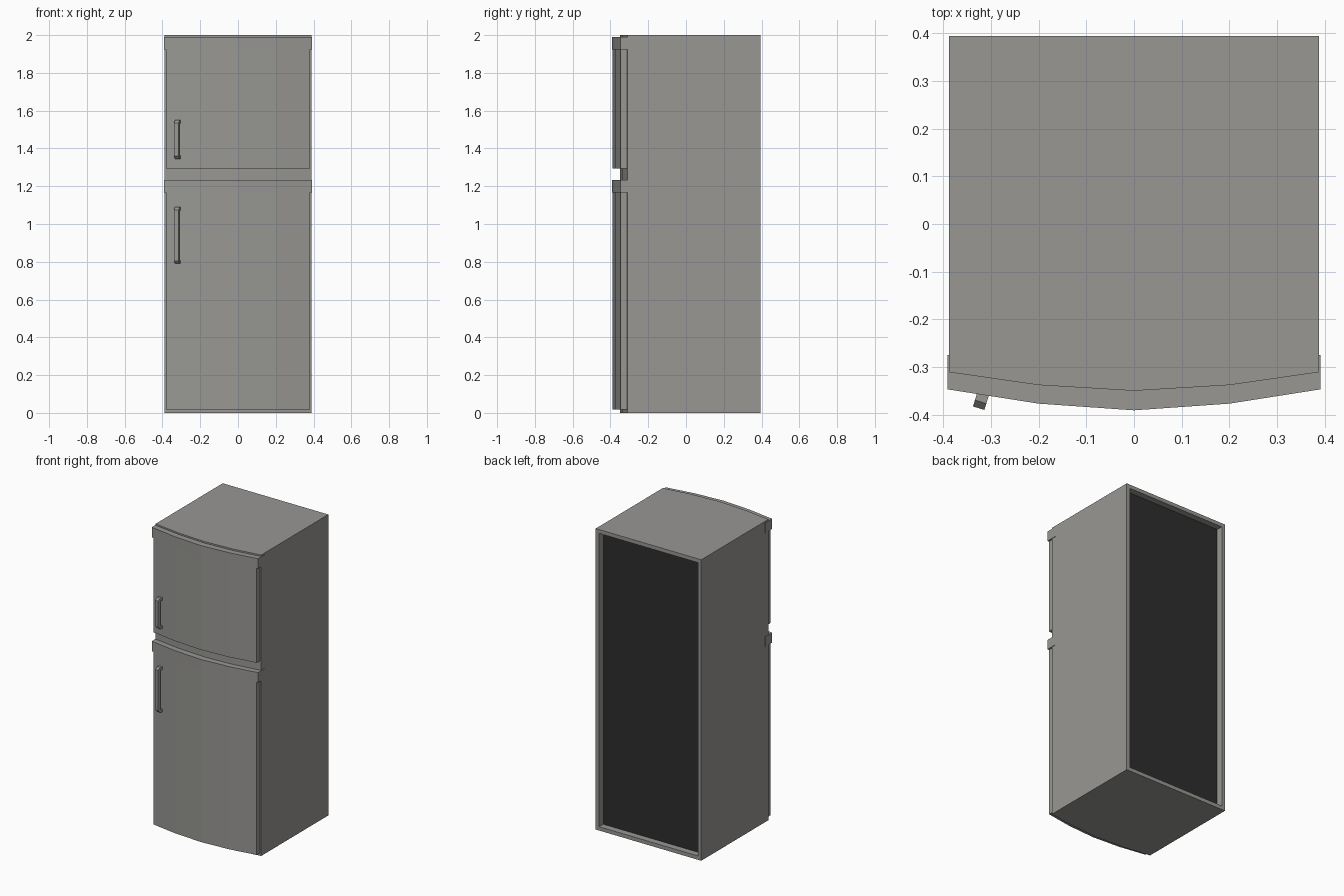
import bpy, bmesh, math
from mathutils import Vector

if "Cube" in bpy.data.objects:
    bpy.data.objects.remove(bpy.data.objects["Cube"])


def material(name, colour):
    mat = bpy.data.materials.new(name)
    mat.diffuse_color = (*colour, 1)
    mat.use_nodes = True
    mat.node_tree.nodes["Principled BSDF"].inputs["Base Color"].default_value = mat.diffuse_color
    return mat


GREY = material("steel_grey", (0.315, 0.31, 0.295))
DARK = material("back_panel_dark", (0.027, 0.027, 0.027))


def finish(bm, name):
    bmesh.ops.recalc_face_normals(bm, faces=bm.faces[:])
    mesh = bpy.data.meshes.new(name)
    bm.to_mesh(mesh)
    bm.free()
    mesh.materials.append(GREY)
    obj = bpy.data.objects.new(name, mesh)
    bpy.context.collection.objects.link(obj)
    return obj


def prism(points, offset):
    """Solid made by sweeping a closed outline along offset."""
    bm = bmesh.new()
    face = bm.faces.new([bm.verts.new(p) for p in points])
    ext = bmesh.ops.extrude_face_region(bm, geom=[face], use_keep_orig=True)
    verts = [g for g in ext["geom"] if isinstance(g, bmesh.types.BMVert)]
    bmesh.ops.translate(bm, verts=verts, vec=offset)
    bmesh.ops.recalc_face_normals(bm, faces=bm.faces[:])
    return bm


def bow(half, side_y, mid_y, centre_y):
    """Five-point bowed front line, from -x to +x."""
    return [(-half, side_y), (-0.2, mid_y), (0, centre_y), (0.2, mid_y), (half, side_y)]


def slab(name, outline, z0, z1):
    return finish(prism([(x, y, z0) for x, y in outline], (0, 0, z1 - z0)), name)


# Cabinet with bowed front and recessed dark back panel
cabinet_front = bow(0.388, -0.311, -0.338, -0.35)
bm = prism([(x, y, 0) for x, y in cabinet_front + [(0.388, 0.394), (-0.388, 0.394)]], (0, 0, 2))
back = max(bm.faces, key=lambda f: f.calc_center_median().y)
bmesh.ops.inset_individual(bm, faces=[back], thickness=0.036)
bmesh.ops.inset_individual(bm, faces=[back], thickness=0.0, depth=-0.043)
back.material_index = 1
cabinet = finish(bm, "cabinet")
cabinet.data.materials.append(DARK)

# Doors, each with a slightly wider trim band wrapping its top
door_back = bow(0.380, -0.312, -0.338, -0.35)[::-1]
door = bow(0.380, -0.346, -0.375, -0.388) + door_back
band = (bow(0.391, -0.347, -0.377, -0.391)
        + [(0.391, -0.275), (0.386, -0.275)] + door_back + [(-0.386, -0.275), (-0.391, -0.275)])


def handle(name, z0, z1):
    """Bracket handle with chamfered ends, turned to follow the door."""
    a = math.radians(17)
    across = Vector((math.cos(a), -math.sin(a), 0))
    out = Vector((-math.sin(a), -math.cos(a), 0))
    base = Vector((-0.316, -0.354, 0)) - across * 0.0125
    profile = [(z0, -0.004), (z0, 0.020), (z0 + 0.015, 0.034),
               (z1 - 0.015, 0.034), (z1, 0.020), (z1, -0.004),
               (z1 - 0.018, -0.004), (z1 - 0.018, 0.016),
               (z0 + 0.018, 0.016), (z0 + 0.018, -0.004)]
    pts = [base + out * d + Vector((0, 0, z)) for z, d in profile]
    finish(prism(pts, across * 0.025), name)


for part, z0, z1, grip in (("freezer", 1.295, 1.99, (1.345, 1.55)),
                           ("fridge", 0.018, 1.233, (0.79, 1.09))):
    slab(part + "_door", door, z0, z1 - 0.001)
    slab(part + "_door_trim", band, z1 - 0.066, z1)
    handle(part + "_handle", *grip)
